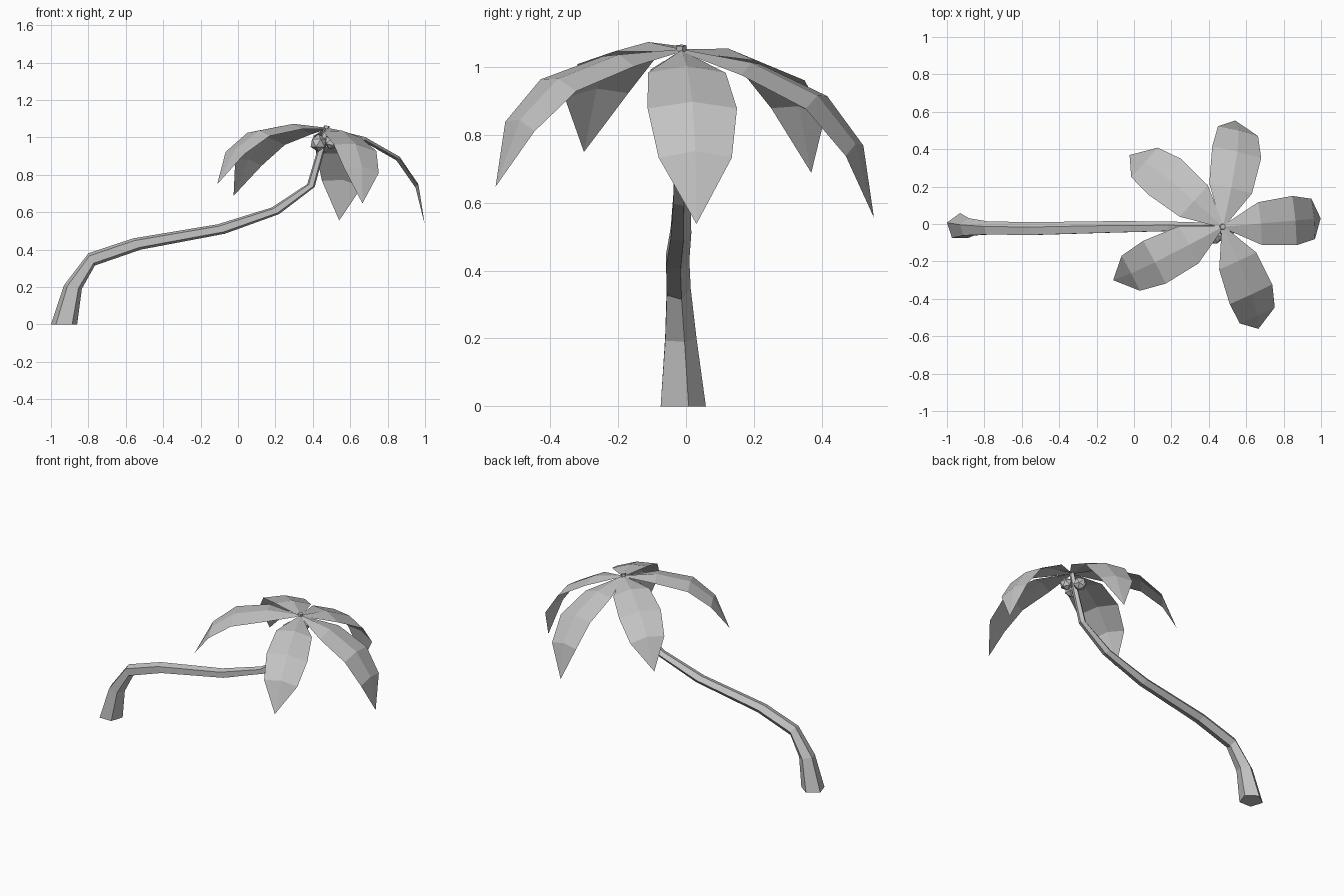
import bpy
import bmesh
from math import cos, sin, radians
from mathutils import Matrix, Vector

if "Cube" in bpy.data.objects:
    bpy.data.objects.remove(bpy.data.objects["Cube"], do_unlink=True)

grey = bpy.data.materials.new("plain_grey")
grey.use_nodes = True
colour = (0.55, 0.55, 0.55, 1)
grey.diffuse_color = colour
grey.node_tree.nodes["Principled BSDF"].inputs["Base Color"].default_value = colour


def finish(name, bm):
    mesh = bpy.data.meshes.new(name)
    bm.to_mesh(mesh)
    bm.free()
    mesh.materials.append(grey)
    obj = bpy.data.objects.new(name, mesh)
    bpy.context.collection.objects.link(obj)
    return obj


# Trunk: five-sided rings along a leaning curve (outer x, z, inner x, z, centre y)
rings = [
    (-1.0, 0, -0.86, 0, -0.015),
    (-0.93, 0.21, -0.835, 0.19, -0.02),
    (-0.80, 0.38, -0.765, 0.315, -0.025),
    (-0.56, 0.46, -0.52, 0.40, -0.028),
    (-0.11, 0.535, -0.07, 0.485, -0.018),
    (0.18, 0.625, 0.22, 0.59, -0.015),
    (0.37, 0.75, 0.41, 0.735, -0.015),
    (0.43, 0.95, 0.465, 0.94, -0.015),
    (0.46, 1.065, 0.49, 1.06, -0.015),
]
bm = bmesh.new()
loops = []
for ox, oz, ix, iz, y in rings:
    outer, inner = Vector((ox, y, oz)), Vector((ix, y, iz))
    across = inner - outer
    radius = across.length / (2 * cos(radians(18)))
    centre = (outer + inner) / 2
    across.normalize()
    loop = []
    for i in range(5):
        a = radians(90 + 72 * i)
        loop.append(bm.verts.new(centre + radius * (across * cos(a) + Vector((0, sin(a), 0)))))
    loops.append(loop)
for low, high in zip(loops, loops[1:]):
    for i in range(5):
        j = (i + 1) % 5
        bm.faces.new((low[i], low[j], high[j], high[i]))
bm.faces.new(loops[0])
bm.faces.new(loops[-1])
bmesh.ops.recalc_face_normals(bm, faces=bm.faces)
finish("trunk", bm)

# Frond: a drooping, ridged leaf (distance, edge height, half width)
crown = Vector((0.475, -0.015, 1.047))
sections = [(0.01, -0.005, 0.012), (0.2, -0.065, 0.115), (0.385, -0.17, 0.132), (0.485, -0.315, 0.108)]
tip = Vector((0.525, 0, -0.51))
ridge = 0.02


def frond(name, azimuth, lift, roll, scale):
    place = (Matrix.Translation(crown)
             @ Matrix.Rotation(radians(azimuth), 4, 'Z')
             @ Matrix.Rotation(radians(-lift), 4, 'Y')
             @ Matrix.Rotation(radians(roll), 4, 'X')
             @ Matrix.Scale(scale, 4))
    bm = bmesh.new()
    rows = []
    for n, (d, z, w) in enumerate(sections):
        peak = z + (ridge if n else 0.006)
        points = ((d, w, z), (d + 0.005, 0, peak), (d, -w, z))
        rows.append([bm.verts.new(place @ Vector(p)) for p in points])
    for near, far in zip(rows, rows[1:]):
        for i in range(2):
            bm.faces.new((near[i], near[i + 1], far[i + 1], far[i]))
    end = bm.verts.new(place @ tip)
    for i in range(2):
        bm.faces.new((rows[-1][i], rows[-1][i + 1], end))
    bmesh.ops.recalc_face_normals(bm, faces=bm.faces)
    if sum(f.normal.z for f in bm.faces) < 0:
        bmesh.ops.reverse_faces(bm, faces=bm.faces)
    finish(name, bm)


frond("frond_left", 5, 0, 0, 1)
frond("frond_back", 76, 3, 8, 1.03)
frond("frond_back_right", 136, 14, 8, 0.99)
frond("frond_front_right", -151, 19.5, -4, 0.98)
frond("frond_front", -64, 9, -8, 0.96)

# Coconuts: low-poly balls hanging under the crown
nuts = [(0.43, -0.065, 0.97, 0.047), (0.5, -0.035, 0.975, 0.04), (0.455, 0.04, 0.96, 0.043)]
for n, (x, y, z, r) in enumerate(nuts):
    bm = bmesh.new()
    bmesh.ops.create_icosphere(bm, subdivisions=1, radius=r,
                               matrix=Matrix.Translation((x, y, z)) @ Matrix.Rotation(n, 4, 'X'))
    finish(f"coconut_{n + 1}", bm)
